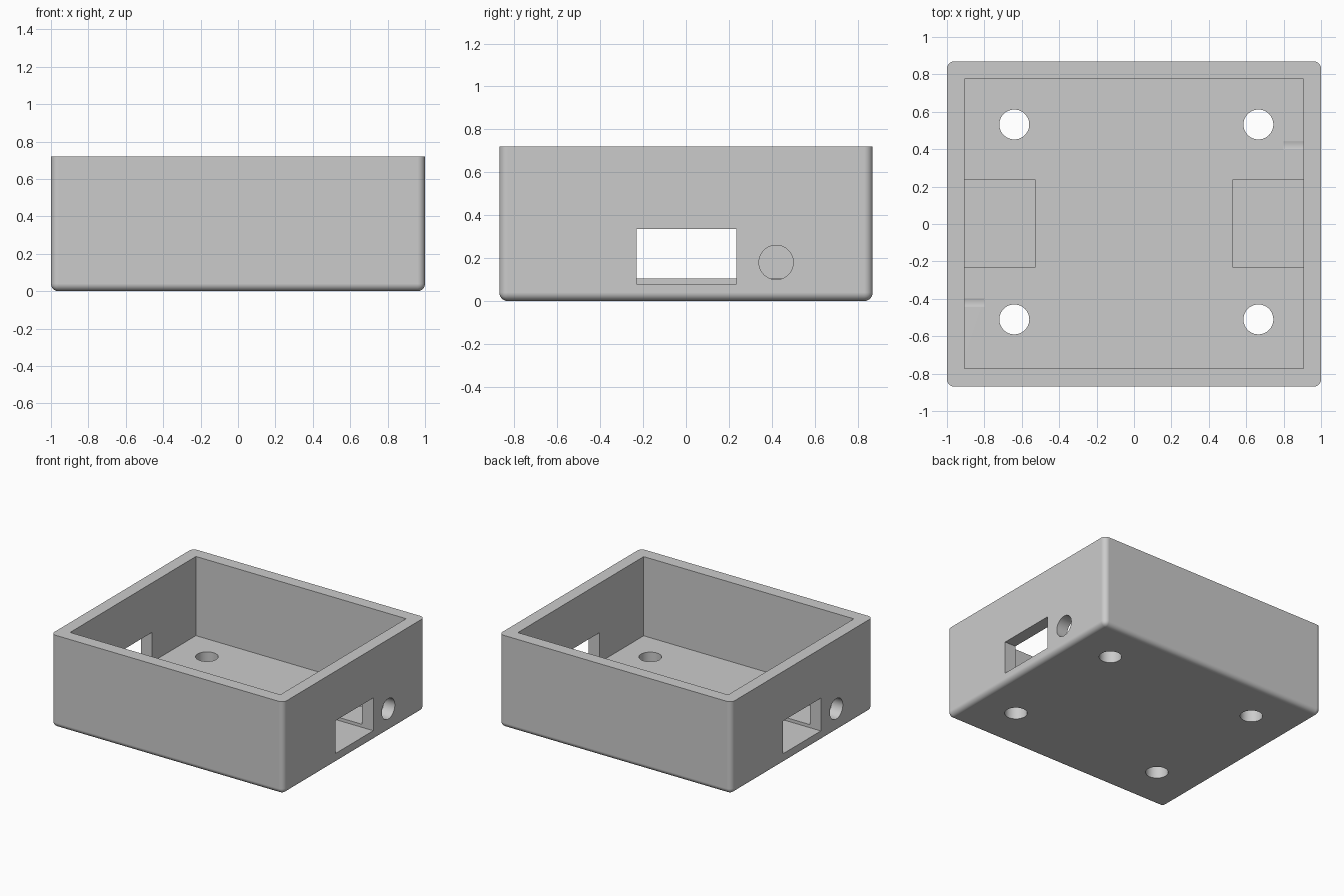
import bpy
import bmesh
from mathutils import Matrix, Vector

default = bpy.data.objects.get("Cube")
if default:
    bpy.data.objects.remove(default, do_unlink=True)

grey = bpy.data.materials.new("plain grey")
grey.use_nodes = True
colour = (0.6, 0.6, 0.6, 1)
grey.diffuse_color = colour
grey.node_tree.nodes["Principled BSDF"].inputs["Base Color"].default_value = colour


def finish(bm, name):
    mesh = bpy.data.meshes.new(name)
    bm.to_mesh(mesh)
    bm.free()
    mesh.materials.append(grey)
    obj = bpy.data.objects.new(name, mesh)
    bpy.context.collection.objects.link(obj)
    return obj


def box_mesh(low, high):
    low, high = Vector(low), Vector(high)
    bm = bmesh.new()
    bmesh.ops.create_cube(bm, size=1)
    bmesh.ops.scale(bm, vec=high - low, verts=bm.verts)
    bmesh.ops.translate(bm, vec=(low + high) / 2, verts=bm.verts)
    return bm


def rod(name, centre, radius, length, axis):
    bm = bmesh.new()
    turn = Matrix.Rotation(1.5707963, 4, "Y") if axis == "X" else Matrix()
    bmesh.ops.create_cone(bm, cap_ends=True, segments=48, radius1=radius, radius2=radius,
                          depth=length, matrix=Matrix.Translation(centre) @ turn)
    return finish(bm, name)


# Outer shell: rounded upright and bottom edges, sharp rim
height = 0.72
bm = box_mesh((-1, -0.87, 0), (1, 0.87, height))
rounded = [e for e in bm.edges if min(v.co.z for v in e.verts) < 0.01]
bmesh.ops.bevel(bm, geom=rounded, offset=0.04, segments=6, profile=0.5, affect="EDGES")
case = finish(bm, "open_case")

# Cavity
cutters = [finish(box_mesh((-0.905, -0.772, 0.104), (0.905, 0.775, 1)), "cavity_cutter")]

# Connector windows with shallow floor recesses, and a cable hole beside each
for side, name in ((1, "left"), (-1, "right")):
    xs = sorted((side * 0.527, side * 1.1))
    cutters.append(finish(box_mesh((xs[0], -0.23, 0.08), (xs[1], 0.235, 0.335)),
                          name + "_window_cutter"))
    cutters.append(rod(name + "_cable_hole_cutter", (side * 0.95, side * 0.42, 0.18),
                       0.08, 0.3, "X"))

# Screw holes through the floor
for x in (-0.64, 0.665):
    for y in (-0.51, 0.532):
        cutters.append(rod("screw_hole_cutter", (x, y, 0.05), 0.08, 0.3, "Z"))

for cutter in cutters:
    cut = case.modifiers.new(cutter.name, "BOOLEAN")
    cut.operation = "DIFFERENCE"
    cut.solver = "EXACT"
    cut.object = cutter

# Bake the cuts and drop the cutters
graph = bpy.context.evaluated_depsgraph_get()
baked = bpy.data.meshes.new_from_object(case.evaluated_get(graph))
case.modifiers.clear()
case.data = baked
for cutter in cutters:
    bpy.data.objects.remove(cutter, do_unlink=True)

# Smooth rounded edges and bores, crisp flat faces
bpy.ops.object.select_all(action="DESELECT")
case.select_set(True)
bpy.context.view_layer.objects.active = case
bpy.ops.object.shade_smooth_by_angle(angle=0.6)
weighted = case.modifiers.new("flat_face_normals", "WEIGHTED_NORMAL")
weighted.keep_sharp = True
